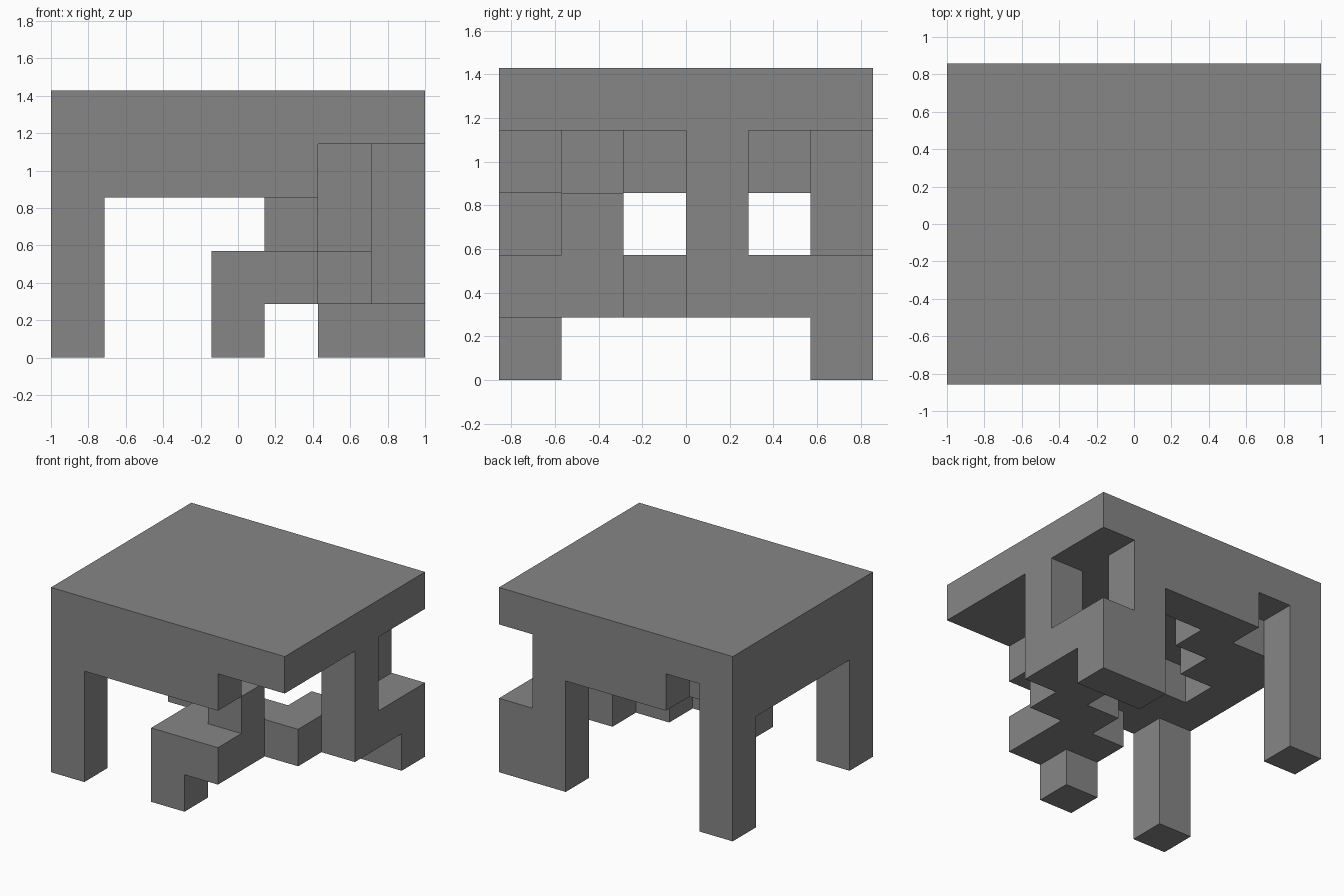
import bpy
import bmesh
from itertools import product
from mathutils import Matrix, Vector

default = bpy.data.objects.get("Cube")
if default:
    bpy.data.objects.remove(default, do_unlink=True)

# Grid of equal blocks, centred on the ground
NX, NY = 7, 6
UNIT = 2 / NX

grey = bpy.data.materials.new("mid_grey")
grey.use_nodes = True
colour = (0.24, 0.24, 0.24, 1)
grey.diffuse_color = colour
grey.node_tree.nodes["Principled BSDF"].inputs["Base Color"].default_value = colour


def block_part(name, *boxes):
    """Join boxes given as (first cell, last cell) into one shell with clean faces."""
    cells = set()
    for low, high in boxes:
        cells.update(product(*(range(a, b + 1) for a, b in zip(low, high))))
    bm = bmesh.new()
    for cell in cells:
        for axis in range(3):
            for side in (0, 1):
                neighbour = list(cell)
                neighbour[axis] += 1 if side else -1
                if tuple(neighbour) in cells:
                    continue
                u, v = (axis + 1) % 3, (axis + 2) % 3
                corners = []
                for du, dv in ((0, 0), (1, 0), (1, 1), (0, 1)):
                    p = Vector(cell)
                    p[axis] += side
                    p[u] += du
                    p[v] += dv
                    corners.append(bm.verts.new(p))
                bm.faces.new(corners if side else corners[::-1])
    bmesh.ops.remove_doubles(bm, verts=bm.verts[:], dist=0.001)
    bmesh.ops.dissolve_limit(bm, angle_limit=0.01, verts=bm.verts[:], edges=bm.edges[:])
    bm.transform(Matrix.Scale(UNIT, 4) @ Matrix.Translation((-NX / 2, -NY / 2, 0)))
    mesh = bpy.data.meshes.new(name)
    bm.to_mesh(mesh)
    bm.free()
    mesh.materials.append(grey)
    obj = bpy.data.objects.new(name, mesh)
    bpy.context.collection.objects.link(obj)
    return obj


# Flat slab on top
block_part("top_slab", ((0, 0, 4), (6, 5, 4)))

# Stepped rim below the slab, open towards the left side
block_part("stepped_rim",
           ((0, 0, 3), (4, 0, 3)),
           ((0, 1, 3), (2, 1, 3)),
           ((0, 2, 3), (0, 2, 3)),
           ((0, 3, 3), (1, 3, 3)),
           ((0, 4, 3), (2, 4, 3)),
           ((0, 5, 3), (0, 5, 3)),
           ((2, 5, 3), (4, 5, 3)))

# Two plain legs on the right side
for name, row in (("front_leg", 0), ("back_leg", NY - 1)):
    block_part(name, ((0, row, 0), (0, row, 2)))

# Back post standing on a wide foot
block_part("back_post",
           ((5, 5, 0), (5, 5, 3)),
           ((6, 5, 0), (6, 5, 1)))

# Side post hanging from the slab
block_part("side_post", ((6, 3, 1), (6, 3, 3)))

# Zigzag walkway running from the front to the back post
block_part("zigzag_walkway",
           ((3, 0, 1), (4, 1, 1)),
           ((4, 2, 1), (5, 2, 1)),
           ((5, 3, 1), (5, 3, 1)),
           ((6, 4, 1), (6, 4, 1)))

# Small foot and upright block on the walkway
block_part("walkway_foot", ((3, 0, 0), (3, 0, 0)))
block_part("walkway_upright", ((4, 1, 2), (4, 1, 2)))
